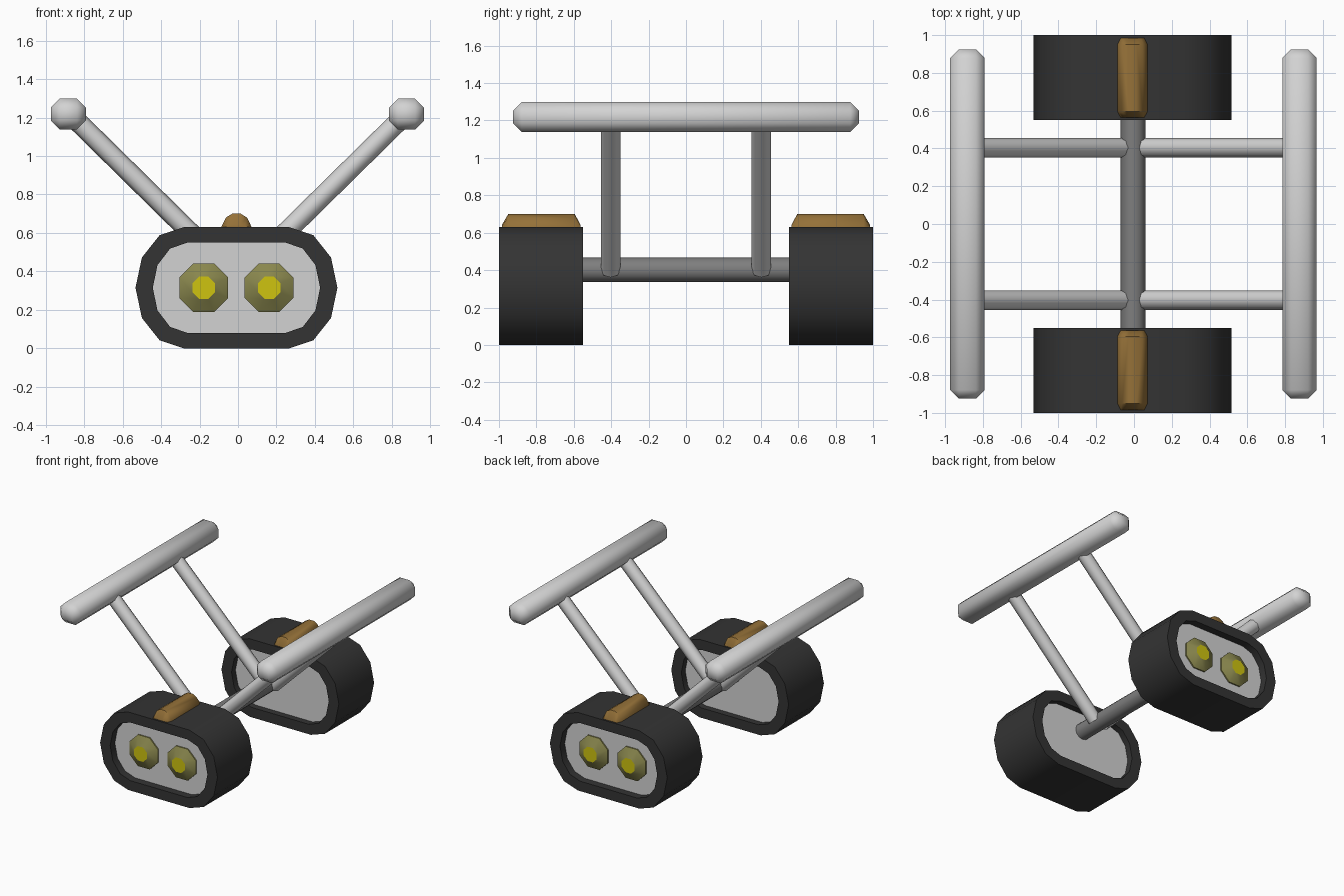
import bpy, bmesh, math
from mathutils import Vector

if "Cube" in bpy.data.objects:
    bpy.data.objects.remove(bpy.data.objects["Cube"])


def material(name, rgb):
    m = bpy.data.materials.new(name)
    m.diffuse_color = (*rgb, 1)
    m.use_nodes = True
    m.node_tree.nodes["Principled BSDF"].inputs["Base Color"].default_value = m.diffuse_color
    return m


BLACK = material("black rubber", (0.034, 0.034, 0.034))
LIGHT = material("light grey", (0.65, 0.65, 0.65))
DARK = material("dark grey", (0.21, 0.21, 0.21))
AMBER = material("amber brown", (0.30, 0.165, 0.04))
OLIVE = material("olive", (0.25, 0.24, 0.075))
YELLOW = material("yellow", (0.62, 0.55, 0.005))
CX, CZ = -0.008, 0.315          # centre of the pods


def finish(name, bm, mats, angle=40):
    bmesh.ops.recalc_face_normals(bm, faces=bm.faces)
    me = bpy.data.meshes.new(name)
    bm.to_mesh(me)
    bm.free()
    ob = bpy.data.objects.new(name, me)
    bpy.context.collection.objects.link(ob)
    for m in mats:
        me.materials.append(m)
    bpy.ops.object.select_all(action='DESELECT')
    ob.select_set(True)
    bpy.context.view_layer.objects.active = ob
    bpy.ops.object.shade_smooth_by_angle(angle=math.radians(angle))
    return ob


def loft(name, rings, mats, band_mats=None, caps=(0, 0), angle=40):
    """Join rings of points into a closed solid; colours chosen per band."""
    bm = bmesh.new()
    vs = [[bm.verts.new(p) for p in r] for r in rings]
    n = len(rings[0])
    for k in range(len(vs) - 1):
        for i in range(n):
            j = (i + 1) % n
            f = bm.faces.new((vs[k][i], vs[k][j], vs[k + 1][j], vs[k + 1][i]))
            f.material_index = band_mats[k] if band_mats else 0
    bm.faces.new(vs[0]).material_index = caps[0]
    bm.faces.new(vs[-1]).material_index = caps[1]
    return finish(name, bm, mats, angle)


def stadium(y, flat, rx, rz):
    pts = []
    for side, start in ((1, -90), (-1, 90)):
        for i in range(7):
            a = math.radians(start + 30 * i)
            pts.append((CX + side * flat + rx * math.cos(a), y, CZ + rz * math.sin(a)))
    return pts


def octagon(x, y, z, r):
    r /= math.cos(math.pi / 8)
    return [(x + r * math.cos(a), y, z + r * math.sin(a))
            for a in (math.pi / 8 + i * math.pi / 4 for i in range(8))]


def rod(name, a, b, r, mat, sides=8):
    a, b = Vector(a), Vector(b)
    d = (b - a).normalized()
    u = Vector((0, 1, 0)) if abs(d.y) < 0.9 else Vector((1, 0, 0))
    v = d.cross(u)
    rings = [[c + r * (u * math.cos(t) + v * math.sin(t))
              for t in (2 * math.pi * i / sides for i in range(sides))] for c in (a, b)]
    loft(name, rings, [mat], angle=50)


for s, end in ((-1, "front"), (1, "back")):
    # Pod: black shell with recessed grey panels on both sides
    outer, inner = (0.275, 0.25, 0.315), (0.255, 0.18, 0.235)
    loft(end + "_pod", [stadium(s * 0.94, *inner), stadium(s * 1.0, *inner),
                        stadium(s * 1.0, *outer), stadium(s * 0.55, *outer),
                        stadium(s * 0.55, *inner), stadium(s * 0.60, *inner)],
         [BLACK, LIGHT], caps=(1, 1))

    # Two nozzles per pod: olive cone with a yellow centre
    for x, side in ((-0.17, "left"), (0.17, "right")):
        x += CX
        loft(f"{end}_{side}_nozzle",
             [octagon(x, s * 0.93, CZ, 0.127), octagon(x, s * 0.95, CZ, 0.127),
              octagon(x, s * 0.992, CZ, 0.058)],
             [OLIVE, YELLOW], caps=(0, 1), angle=30)

    # Amber ridge on top of the pod
    def ridge(y, k):
        half = [(-0.079, 0.60), (-0.079, 0.63), (-0.055, 0.68), (-0.022, 0.70)]
        pts = half + [(-x, z) for x, z in reversed(half)]
        return [(CX + x * (0.75 + 0.25 * k), s * y, z - (1 - k) * max(0, z - 0.63))
                for x, z in pts]
    loft(end + "_ridge", [ridge(0.985, 0.15), ridge(0.95, 1), ridge(0.595, 1),
                          ridge(0.563, 0.15)], [AMBER], angle=40)

    # Diagonal struts
    for sx, side in ((-1, "left"), (1, "right")):
        rod(f"{end}_{side}_strut", (sx * 0.04, s * 0.403, 0.398),
            (sx * 0.86, s * 0.403, 1.205), 0.052, LIGHT)

# Axle between the pods
rod("axle", (-0.005, -0.62, 0.402), (-0.005, 0.62, 0.402), 0.066, DARK, 12)

# Long bevelled bars on the struts
for sx, side in ((-1, "left"), (1, "right")):
    bm = bmesh.new()
    bmesh.ops.create_cube(bm, size=1)
    for v in bm.verts:
        v.co = Vector((v.co.x * 0.182 + sx * 0.879 - 0.003, v.co.y * 1.85,
                       v.co.z * 0.16 + 1.218))
    bmesh.ops.bevel(bm, geom=bm.edges[:], offset=0.046, segments=1,
                    affect='EDGES', profile=0.5)
    finish(side + "_bar", bm, [LIGHT], 60)
